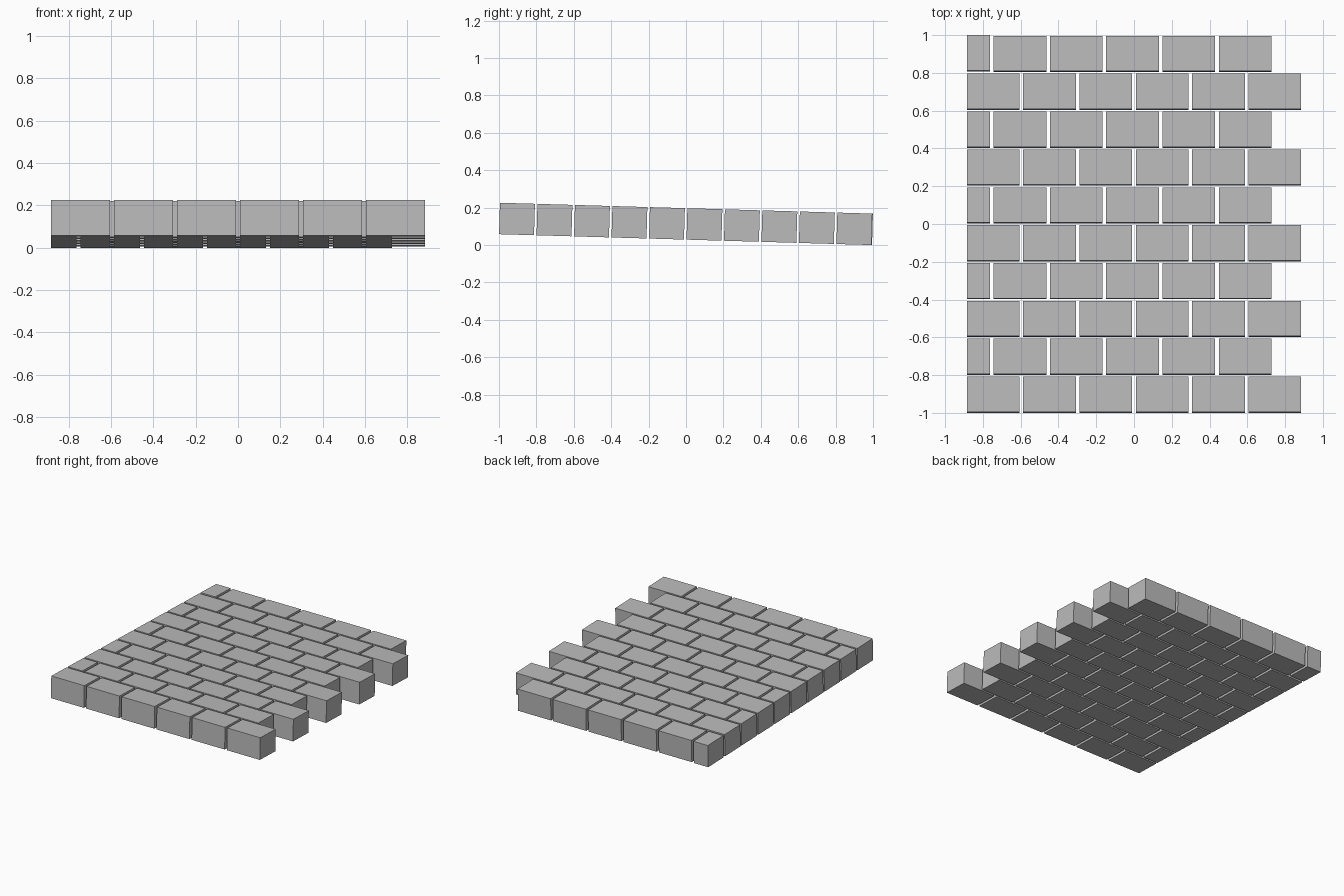
import bpy
import bmesh
from math import asin
from mathutils import Matrix, Vector

cube = bpy.data.objects.get("Cube")
if cube:
    bpy.data.objects.remove(cube, do_unlink=True)

WIDTH, DEPTH, HEIGHT = 0.279, 0.187, 0.168   # one full brick
PITCH_X, PITCH_Y = 0.298, 0.2005             # spacing between bricks and courses
LEFT_EDGE, STAGGERED_EDGE = -0.8845, -0.743  # where full bricks start
HALF_WIDTH = 0.122
COURSES = 10
LENGTH = 1.995

stone = bpy.data.materials.new("grey stone")
stone.use_nodes = True
stone.diffuse_color = (0.5, 0.5, 0.5, 1)
stone.node_tree.nodes["Principled BSDF"].inputs["Base Color"].default_value = (0.5, 0.5, 0.5, 1)

# The whole paving slopes gently down towards the back
slope = Matrix.Translation((0, 0, 0.113)) @ Matrix.Rotation(-asin(0.058 / LENGTH), 4, 'X')


def add_brick(bm, x, y, width):
    """Add a box whose left front edge is at x, y."""
    centre = Vector((x + width / 2, y + DEPTH / 2, 0))
    size = Matrix.Diagonal((width, DEPTH, HEIGHT, 1))
    bmesh.ops.create_cube(bm, size=1, matrix=Matrix.Translation(centre) @ size)


# Courses alternate between six full bricks and a half brick plus five
for row in range(COURSES):
    bm = bmesh.new()
    y = -LENGTH / 2 + row * PITCH_Y
    staggered = row % 2 == 1
    if staggered:
        # the last half brick sits slightly proud of the back edge
        proud = 0.0035 if row == COURSES - 1 else 0
        add_brick(bm, LEFT_EDGE, y + proud, HALF_WIDTH)
    start = STAGGERED_EDGE if staggered else LEFT_EDGE
    for i in range(5 if staggered else 6):
        add_brick(bm, start + i * PITCH_X, y, WIDTH)
    mesh = bpy.data.meshes.new("brick_course")
    bm.to_mesh(mesh)
    bm.free()
    mesh.materials.append(stone)
    course = bpy.data.objects.new(f"brick_course_{row + 1}", mesh)
    course.matrix_world = slope
    bpy.context.collection.objects.link(course)
